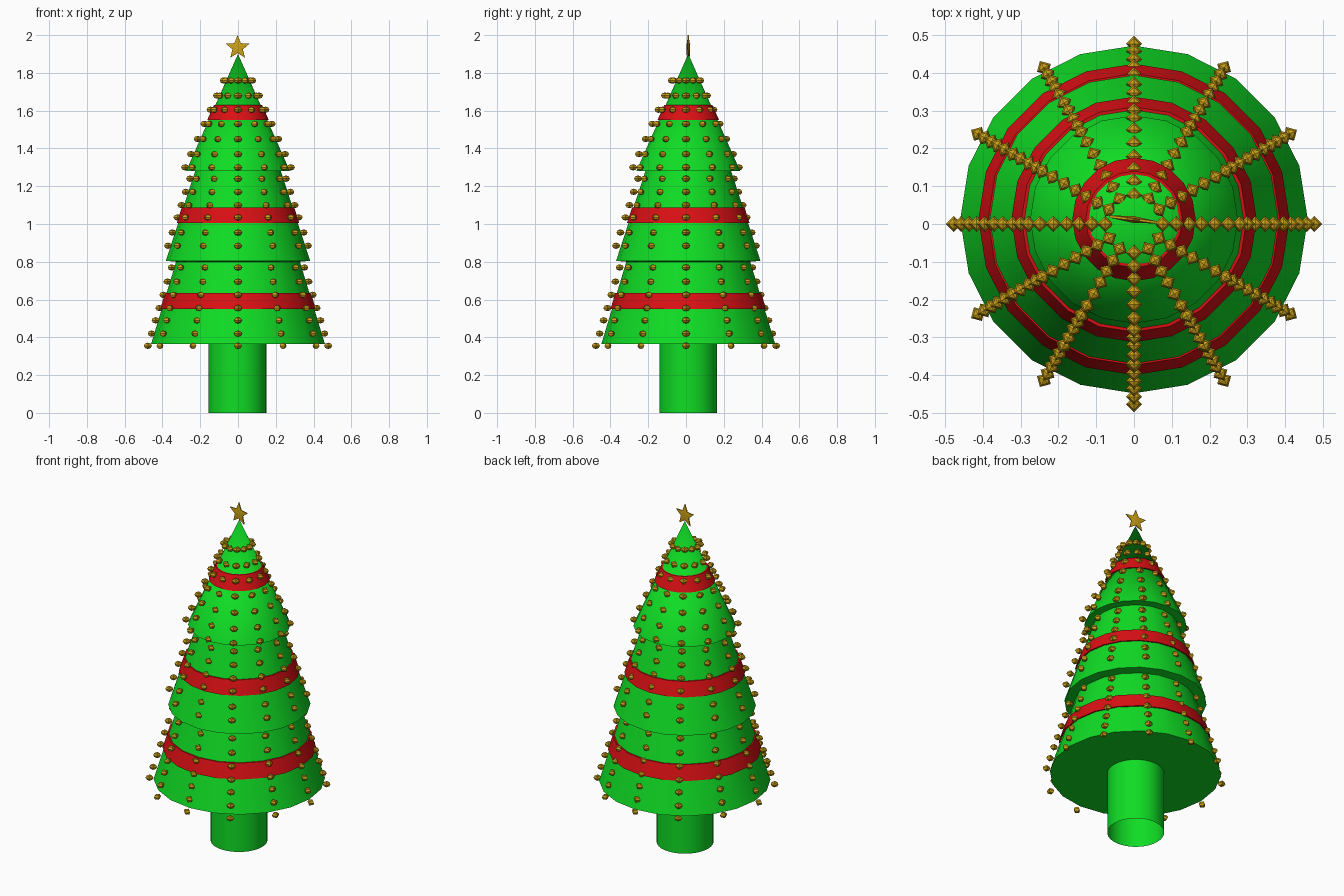
import bpy, bmesh, math
from mathutils import Matrix

if "Cube" in bpy.data.objects:
    bpy.data.objects.remove(bpy.data.objects["Cube"], do_unlink=True)

SIDES = 20
CY = 0.012          # the tree body sits slightly behind the bead centre


def material(name, rgb):
    m = bpy.data.materials.new(name)
    m.use_nodes = True
    col = (*rgb, 1.0)
    m.diffuse_color = col
    m.node_tree.nodes["Principled BSDF"].inputs["Base Color"].default_value = col
    return m


GREEN = material("leaf green", (0.005, 0.72, 0.018))
RED = material("ribbon red", (0.70, 0.005, 0.007))
GOLD = material("gold", (0.60, 0.36, 0.008))


def finish(name, bm, mat, loc=(0, 0, 0)):
    bmesh.ops.recalc_face_normals(bm, faces=bm.faces)
    me = bpy.data.meshes.new(name)
    bm.to_mesh(me)
    bm.free()
    me.materials.append(mat)
    ob = bpy.data.objects.new(name, me)
    ob.location = loc
    bpy.context.collection.objects.link(ob)
    bpy.ops.object.select_all(action='DESELECT')
    ob.select_set(True)
    bpy.context.view_layer.objects.active = ob
    bpy.ops.object.shade_smooth_by_angle(angle=math.radians(30))
    return ob


def lathe(name, profile, mat, sides=SIDES, loc=(0, CY, 0)):
    """Spin (radius, z) points around z; a radius of 0 closes to a point."""
    bm = bmesh.new()
    rings = []
    for r, z in profile:
        if r == 0:
            rings.append([bm.verts.new((0, 0, z))] * sides)
        else:
            rings.append([bm.verts.new((r * math.cos(a), r * math.sin(a), z))
                          for a in (math.tau * i / sides for i in range(sides))])
    for lo, hi in zip(rings, rings[1:]):
        for i in range(sides):
            j = (i + 1) % sides
            quad = [lo[i], lo[j], hi[j], hi[i]]
            bm.faces.new(list(dict.fromkeys(quad)))
    return finish(name, bm, mat, loc)


# Tiers: bottom z, bottom radius, top z, top radius
TIERS = [(0.365, 0.460, 0.80, 0.328),
         (0.805, 0.382, 1.28, 0.227),
         (1.280, 0.275, 1.90, 0.0)]


def surface(z):
    """Radius of the foliage at height z."""
    tier = [t for t in TIERS if z >= t[0] or t is TIERS[0]][-1]
    z0, r0, z1, r1 = tier
    return r0 + (r1 - r0) * (z - z0) / (z1 - z0)


# Foliage: one stepped cone with a closed underside
profile = [(0, TIERS[0][0])]
for z0, r0, z1, r1 in TIERS:
    profile += [(r0, z0), (r1, z1)]
lathe("foliage", profile, GREEN)

# Trunk: open tube
lathe("trunk", [(0.153, 0.0), (0.153, 0.365)], GREEN, 32, (-0.002, CY, 0))

# Ribbons: thin bands hugging each tier
for name, z0, z1 in (("lower_ribbon", 0.55, 0.635),
                     ("middle_ribbon", 1.005, 1.087),
                     ("upper_ribbon", 1.55, 1.63)):
    a, b = surface(z0), surface(z1)
    lathe(name, [(a - 0.004, z0), (a + 0.008, z0), (b + 0.008, z1), (b - 0.004, z1)], RED)

# Beads: twelve columns of small flattened four-sided balls
ROWS = [0.355, 0.42, 0.49, 0.555, 0.625, 0.695, 0.77, 0.885, 0.955, 1.035,
        1.10, 1.17, 1.24, 1.30, 1.37, 1.45, 1.53, 1.605, 1.68, 1.76]
bm = bmesh.new()
for z in ROWS:
    r = surface(z) + 0.014
    for k in range(12):
        place = (Matrix.Rotation(math.tau * k / 12, 4, 'Z')
                 @ Matrix.Translation((r, 0, z))
                 @ Matrix.Diagonal((1, 1, 0.8, 1)))
        bmesh.ops.create_uvsphere(bm, u_segments=4, v_segments=4,
                                  radius=0.021, matrix=place)
finish("beads", bm, GOLD)

# Star: five points with a raised centre on both faces
bm = bmesh.new()
rim = []
for i in range(10):
    a = math.pi / 2 + math.tau * i / 10
    r = 0.066 if i % 2 == 0 else 0.029
    rim.append([bm.verts.new((r * math.cos(a), s * 0.003, r * math.sin(a))) for s in (-1, 1)])
front, back = (bm.verts.new((0, s * 0.009, 0)) for s in (-1, 1))
for p, q in zip(rim, rim[1:] + rim[:1]):
    bm.faces.new((front, p[0], q[0]))
    bm.faces.new((back, q[1], p[1]))
    bm.faces.new((p[0], p[1], q[1], q[0]))
star = finish("star", bm, GOLD, (-0.002, CY, 1.934))
star.rotation_euler.z = math.radians(-7)
